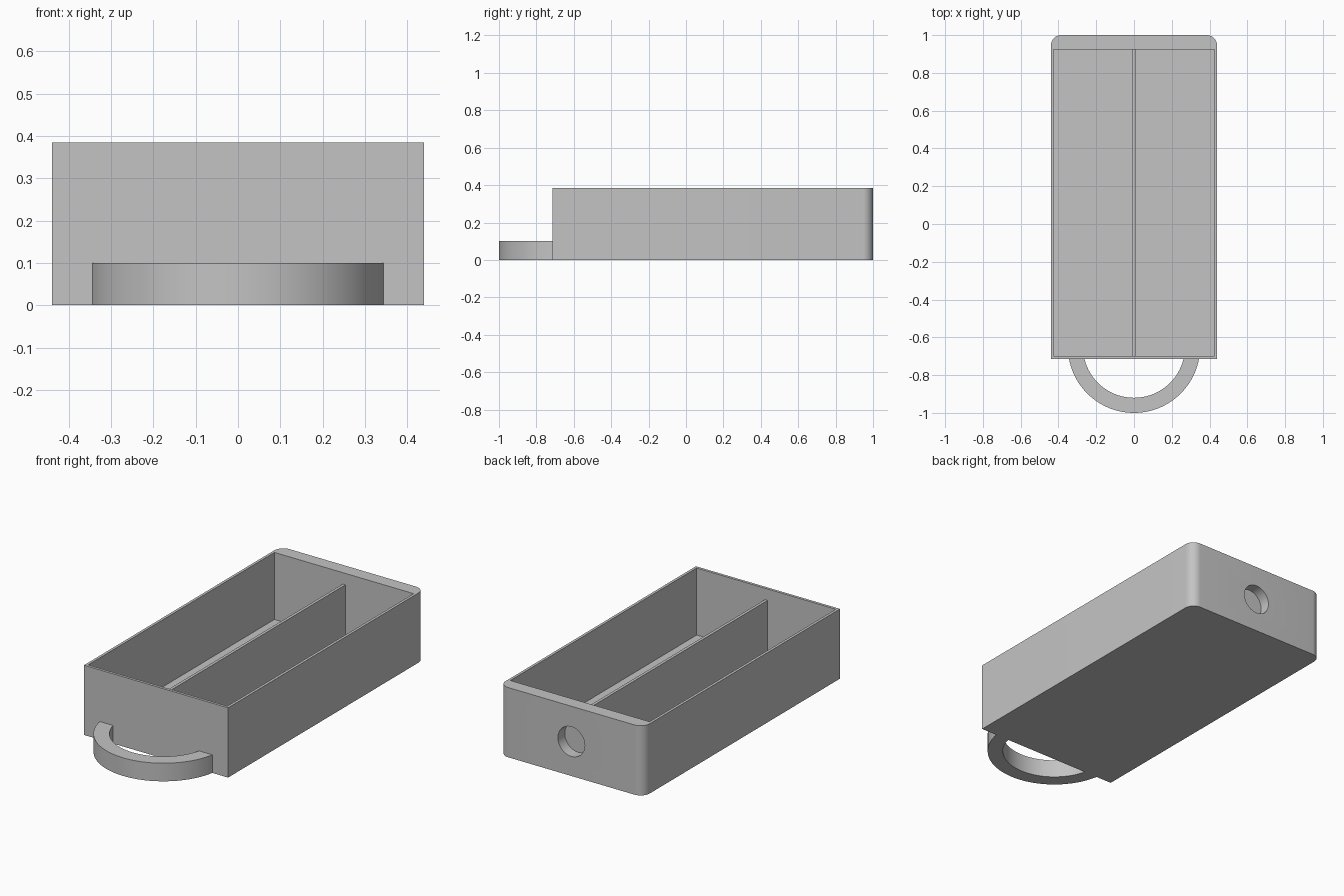
import bpy, bmesh
from math import sin, cos, acos, pi, radians

old = bpy.data.objects.get("Cube")
if old:
    bpy.data.objects.remove(old, do_unlink=True)

HALF_W, FRONT, BACK, HEIGHT = 0.44, -0.715, 1.0, 0.385
WALL, BACK_WALL = 0.015, 0.075

grey = bpy.data.materials.new("plain_grey")
grey.use_nodes = True
colour = (0.55, 0.55, 0.55, 1)
grey.diffuse_color = colour
grey.node_tree.nodes["Principled BSDF"].inputs["Base Color"].default_value = colour


def prism(name, outline, z0, z1):
    """Extrude a counter-clockwise xy outline from z0 to z1."""
    bm = bmesh.new()
    base = bm.faces.new([bm.verts.new((x, y, z0)) for x, y in outline])
    top = bmesh.ops.extrude_face_region(bm, geom=[base])["geom"]
    for v in top:
        if isinstance(v, bmesh.types.BMVert):
            v.co.z = z1
    bmesh.ops.recalc_face_normals(bm, faces=bm.faces)
    mesh = bpy.data.meshes.new(name)
    bm.to_mesh(mesh)
    bm.free()
    mesh.materials.append(grey)
    obj = bpy.data.objects.new(name, mesh)
    bpy.context.collection.objects.link(obj)
    return obj


def rect(x, y0, y1):
    return [(-x, y0), (x, y0), (x, y1), (-x, y1)]


def arc(cx, cy, r, a0, a1, n):
    steps = [a0 + (a1 - a0) * i / n for i in range(n + 1)]
    return [(cx + r * cos(a), cy + r * sin(a)) for a in steps]


def activate(obj):
    bpy.ops.object.select_all(action='DESELECT')
    obj.select_set(True)
    bpy.context.view_layer.objects.active = obj


def cut(obj, cutter):
    cutter.hide_render = True
    mod = obj.modifiers.new("cut", 'BOOLEAN')
    mod.operation, mod.solver, mod.object = 'DIFFERENCE', 'EXACT', cutter
    activate(obj)
    bpy.ops.object.modifier_apply(modifier=mod.name)
    bpy.data.objects.remove(cutter, do_unlink=True)


# Drawer body: square front corners, rounded back corners
R = 0.055
outline = [(-HALF_W, FRONT), (HALF_W, FRONT)]
outline += arc(HALF_W - R, BACK - R, R, 0, pi / 2, 10)
outline += arc(R - HALF_W, BACK - R, R, pi / 2, pi, 10)
body = prism("drawer_body", outline, 0, HEIGHT)

# Open compartment with a thick back wall
inner = rect(HALF_W - WALL, FRONT + WALL, BACK - BACK_WALL)
cut(body, prism("compartment_cutter", inner, WALL, HEIGHT + 0.1))

# Round blind pocket in the back wall
pocket = prism("pocket_cutter", arc(0, 0, 0.082, 0, 2 * pi, 48)[:-1], 0, 0.1)
pocket.rotation_euler.x = -pi / 2
pocket.location = (0, BACK - BACK_WALL + WALL, 0.19)
cut(body, pocket)

# Lengthwise divider, lower than the rim
overlap = 0.003
divider = prism("divider", rect(0.008, FRONT + WALL - overlap,
                                BACK - BACK_WALL + overlap), WALL - overlap, 0.322)

# Half-ring pull handle, ends set into the front
CY, OUTER, INNER = -0.65, 0.35, 0.27


def half_ring_arc(r):
    a = acos((CY - FRONT - overlap) / r)
    return arc(0, CY, r, -pi / 2 - a, -pi / 2 + a, 48)


handle = prism("pull_handle", half_ring_arc(OUTER) + half_ring_arc(INNER)[::-1], 0, 0.1)

for part in (body, handle):
    activate(part)
    bpy.ops.object.shade_smooth_by_angle(angle=radians(30))
